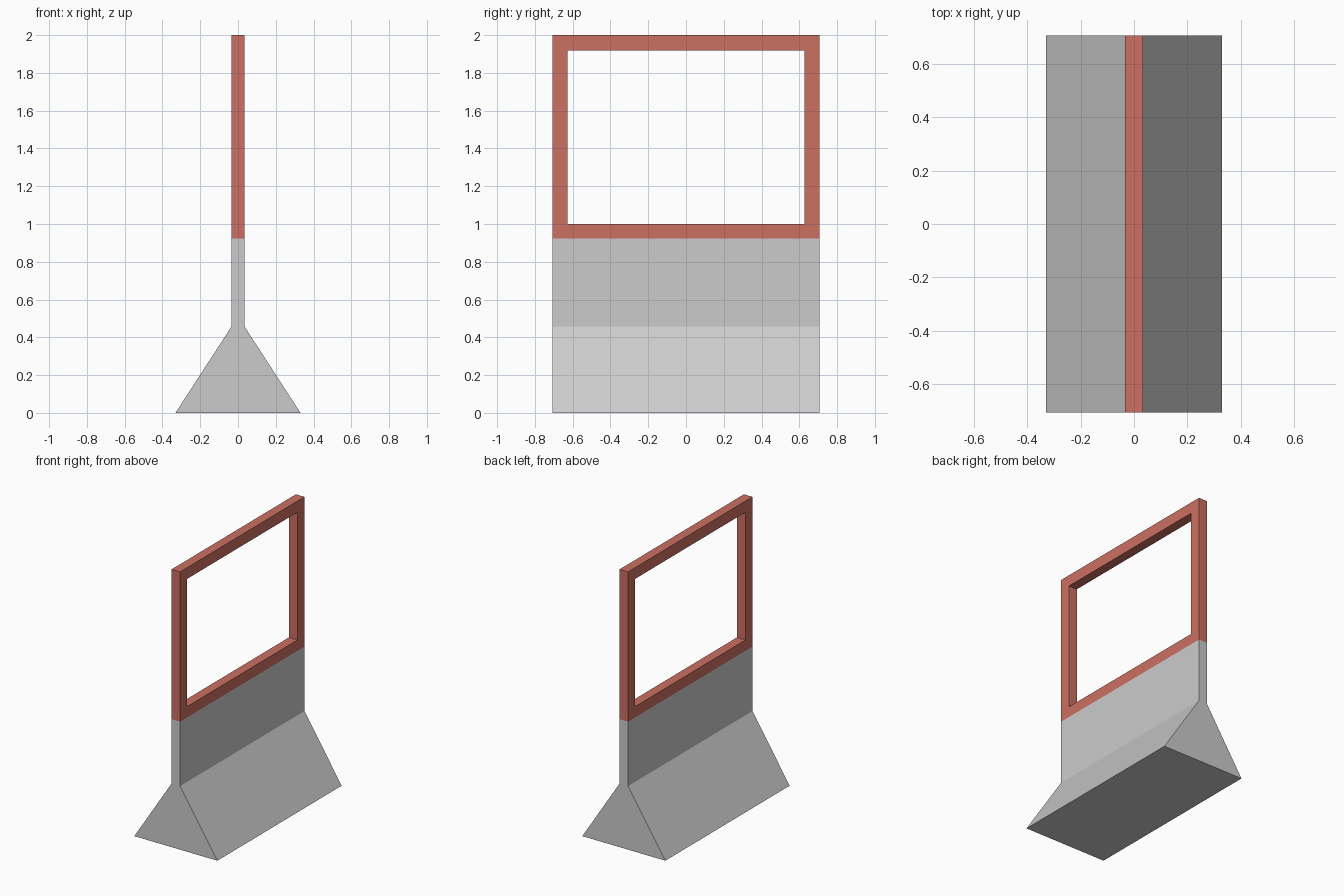
import bpy, bmesh
from mathutils import Vector

if "Cube" in bpy.data.objects:
    bpy.data.objects.remove(bpy.data.objects["Cube"])

HALF_LEN = 0.707   # half length along y
STEM = 0.034       # half thickness of wall and frame


def finish(name, bm, color=None):
    bmesh.ops.recalc_face_normals(bm, faces=bm.faces)
    mesh = bpy.data.meshes.new(name)
    bm.to_mesh(mesh)
    bm.free()
    obj = bpy.data.objects.new(name, mesh)
    bpy.context.collection.objects.link(obj)
    if color:
        mat = bpy.data.materials.new(name + "_paint")
        mat.diffuse_color = color
        mat.use_nodes = True
        mat.node_tree.nodes["Principled BSDF"].inputs["Base Color"].default_value = mat.diffuse_color
        mesh.materials.append(mat)
    return obj


def extrude(bm, faces, offset):
    res = bmesh.ops.extrude_face_region(bm, geom=faces)
    verts = [g for g in res["geom"] if isinstance(g, bmesh.types.BMVert)]
    bmesh.ops.translate(bm, verts=verts, vec=Vector(offset))


def prism(name, profile):
    """Extrude an x-z profile along the full length."""
    bm = bmesh.new()
    face = bm.faces.new([bm.verts.new((x, -HALF_LEN, z)) for x, z in profile])
    extrude(bm, [face], (0, 2 * HALF_LEN, 0))
    return finish(name, bm)


# Flared foot and the thin wall above it
prism("barrier_base", [(-0.331, 0), (0.331, 0), (STEM, 0.458), (STEM, 0.922),
                       (-STEM, 0.922), (-STEM, 0.458)])

# Rectangular open frame on top: a ring of quads extruded across x
def rectangle(bm, y, z0, z1):
    corners = [(-y, z0), (y, z0), (y, z1), (-y, z1)]
    return [bm.verts.new((-STEM, a, b)) for a, b in corners]


bm = bmesh.new()
outer = rectangle(bm, HALF_LEN, 0.922, 2.0)
inner = rectangle(bm, 0.627, 1.0, 1.919)
ring = []
for i in range(4):
    j = (i + 1) % 4
    ring.append(bm.faces.new((outer[i], outer[j], inner[j], inner[i])))
extrude(bm, ring, (2 * STEM, 0, 0))
finish("top_frame", bm, (0.6, 0.16, 0.12, 1))
